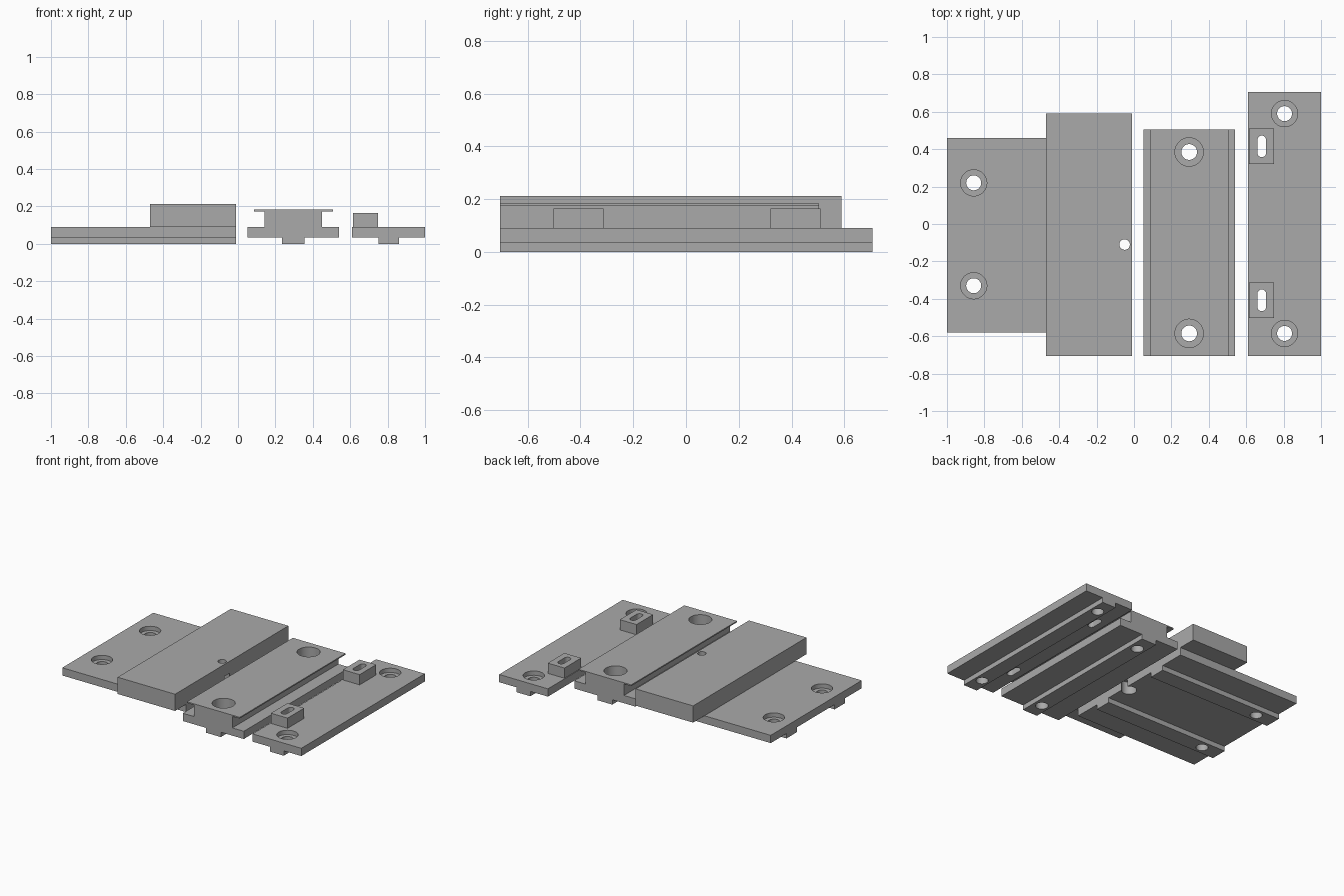
import bpy, bmesh, math
from mathutils import Vector

if "Cube" in bpy.data.objects:
    bpy.data.objects.remove(bpy.data.objects["Cube"])

grey = bpy.data.materials.new("machined_grey")
grey.diffuse_color = (0.4, 0.4, 0.4, 1)
grey.use_nodes = True
grey.node_tree.nodes["Principled BSDF"].inputs["Base Color"].default_value = grey.diffuse_color


def extrude(name, points, vector):
    """Solid made by sweeping a closed outline along a vector."""
    bm = bmesh.new()
    face = bm.faces.new([bm.verts.new(p) for p in points])
    moved = bmesh.ops.extrude_face_region(bm, geom=[face])["geom"]
    bmesh.ops.translate(bm, vec=Vector(vector),
                        verts=[v for v in moved if isinstance(v, bmesh.types.BMVert)])
    bmesh.ops.recalc_face_normals(bm, faces=bm.faces)
    mesh = bpy.data.meshes.new(name)
    bm.to_mesh(mesh)
    bm.free()
    mesh.materials.append(grey)
    obj = bpy.data.objects.new(name, mesh)
    bpy.context.collection.objects.link(obj)
    return obj


def box(name, x0, x1, y0, y1, z0, z1):
    return extrude(name, [(x0, y0, z0), (x1, y0, z0), (x1, y1, z0), (x0, y1, z0)],
                   (0, 0, z1 - z0))


def bore(x, y, r, z0, z1, half_slot=0.0, n=48):
    """Round cutter, or a slot along y when half_slot is given."""
    pts = []
    for i in range(n):
        a = 2 * math.pi * (i + 0.5) / n
        shift = half_slot if math.sin(a) > 0 else -half_slot
        pts.append((x + r * math.cos(a), y + shift + r * math.sin(a), z0))
    return extrude("cutter", pts, (0, 0, z1 - z0))


def boolean(obj, tool, operation):
    mod = obj.modifiers.new("bool", 'BOOLEAN')
    mod.operation = operation
    mod.solver = 'EXACT'
    mod.object = tool
    bpy.context.view_layer.objects.active = obj
    bpy.ops.object.modifier_apply(modifier=mod.name)
    bpy.data.objects.remove(tool, do_unlink=True)


def screw_hole(obj, x, y, r, ring):
    """Through hole with a counterbore from above."""
    boolean(obj, bore(x, y, r, -0.1, 0.4), 'DIFFERENCE')
    boolean(obj, bore(x, y, ring, 0.06, 0.4), 'DIFFERENCE')


RIB, TOP = 0.035, 0.091

# Left plate: two keys run along x underneath
left = [(-0.58, TOP), (-0.58, RIB)]
for c in (-0.33, 0.22):
    left += [(c - 0.06, RIB), (c - 0.06, 0), (c + 0.06, 0), (c + 0.06, RIB)]
left += [(0.46, RIB), (0.46, TOP)]
left_plate = extrude("left_plate", [(-1, y, z) for y, z in left], (0.99, 0, 0))

# Raised block overhanging the left plate at both ends
boolean(left_plate, box("raised_block", -0.47, -0.01, -0.705, 0.59, TOP, 0.212), 'UNION')
for y in (-0.33, 0.22):
    screw_hole(left_plate, -0.857, y, 0.04, 0.07)
# Pin hole with a wider pocket below that breaks out of the side
boolean(left_plate, bore(-0.05, -0.11, 0.028, -0.1, 0.4), 'DIFFERENCE')
boolean(left_plate, bore(-0.05, -0.11, 0.05, -0.1, 0.125), 'DIFFERENCE')

# Middle rail: key, base, web and thin flange in one profile
half = [(0.06, 0), (0.06, RIB), (0.244, RIB), (0.244, TOP), (0.153, TOP),
        (0.153, 0.174), (0.211, 0.174), (0.211, 0.183)]
outline = half + [(-x, z) for x, z in reversed(half)]
rail = extrude("middle_rail", [(0.296 + x, -0.705, z) for x, z in outline], (0, 1.21, 0))
for y in (-0.585, 0.385):
    screw_hole(rail, 0.295, y, 0.042, 0.076)

# Right plate with one key along y
right = [(0.61, RIB), (0.75, RIB), (0.75, 0), (0.86, 0), (0.86, RIB),
         (1.0, RIB), (1.0, TOP), (0.61, TOP)]
right_plate = extrude("right_plate", [(x, -0.705, z) for x, z in right], (0, 1.412, 0))

# Slotted lugs on the right plate
for y in (-0.408, 0.415):
    boolean(right_plate, box("lug", 0.615, 0.749, y - 0.095, y + 0.095, TOP - 0.01, 0.165), 'UNION')
    boolean(right_plate, bore(0.683, y, 0.023, -0.1, 0.4, 0.035), 'DIFFERENCE')
for y in (-0.585, 0.59):
    screw_hole(right_plate, 0.805, y, 0.04, 0.07)

# Smooth bore walls, sharp edges elsewhere
bpy.ops.object.select_all(action='DESELECT')
for obj in (left_plate, rail, right_plate):
    obj.select_set(True)
bpy.context.view_layer.objects.active = rail
bpy.ops.object.shade_smooth_by_angle(angle=math.radians(30))
